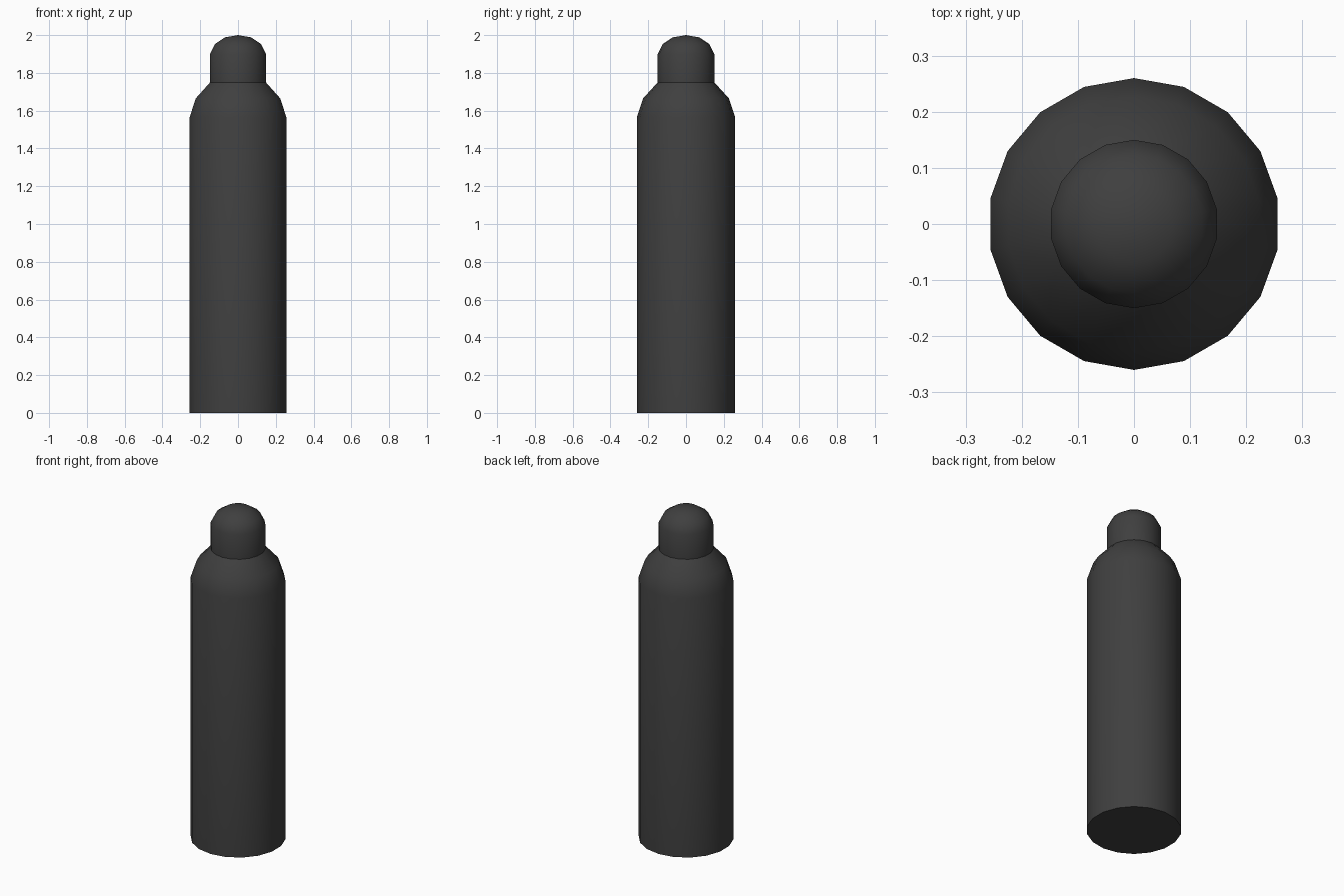
import bpy, bmesh, math

SIDES = 18

cube = bpy.data.objects.get("Cube")
if cube:
    bpy.data.objects.remove(cube, do_unlink=True)

# Single dark grey finish
grey = bpy.data.materials.new("charcoal_grey")
grey.use_nodes = True
colour = (0.05, 0.05, 0.05, 1)
grey.diffuse_color = colour
shader = next(n for n in grey.node_tree.nodes if n.type == 'BSDF_PRINCIPLED')
shader.inputs["Base Color"].default_value = colour


def lathe(name, profile, cap_bottom=False):
    """Turn a (radius, height) profile around z; a zero radius closes to a point."""
    bm = bmesh.new()
    rings = []
    for r, z in profile:
        if r == 0:
            rings.append([bm.verts.new((0, 0, z))] * SIDES)
            continue
        angles = [math.pi / 2 + math.tau * i / SIDES for i in range(SIDES)]
        rings.append([bm.verts.new((r * math.cos(a), r * math.sin(a), z)) for a in angles])
    for low, high in zip(rings, rings[1:]):
        for i in range(SIDES):
            j = (i + 1) % SIDES
            corners = [low[i], low[j], high[j], high[i]]
            bm.faces.new(list(dict.fromkeys(corners)))
    if cap_bottom:
        bm.faces.new(rings[0][::-1])
    mesh = bpy.data.meshes.new(name)
    bm.to_mesh(mesh)
    bm.free()
    mesh.materials.append(grey)
    obj = bpy.data.objects.new(name, mesh)
    bpy.context.collection.objects.link(obj)
    bpy.ops.object.select_all(action='DESELECT')
    obj.select_set(True)
    bpy.context.view_layer.objects.active = obj
    bpy.ops.object.shade_smooth_by_angle(angle=math.radians(35))
    return obj


# Straight body with a rounded shoulder
lathe("bottle_body", [(0.26, 0), (0.26, 1.565), (0.227, 1.665), (0.15, 1.75)], cap_bottom=True)

# Domed cap sitting on the neck
lathe("domed_cap", [(0.15, 1.75), (0.15, 1.9), (0.123, 1.953), (0.07, 1.988), (0, 2)])
